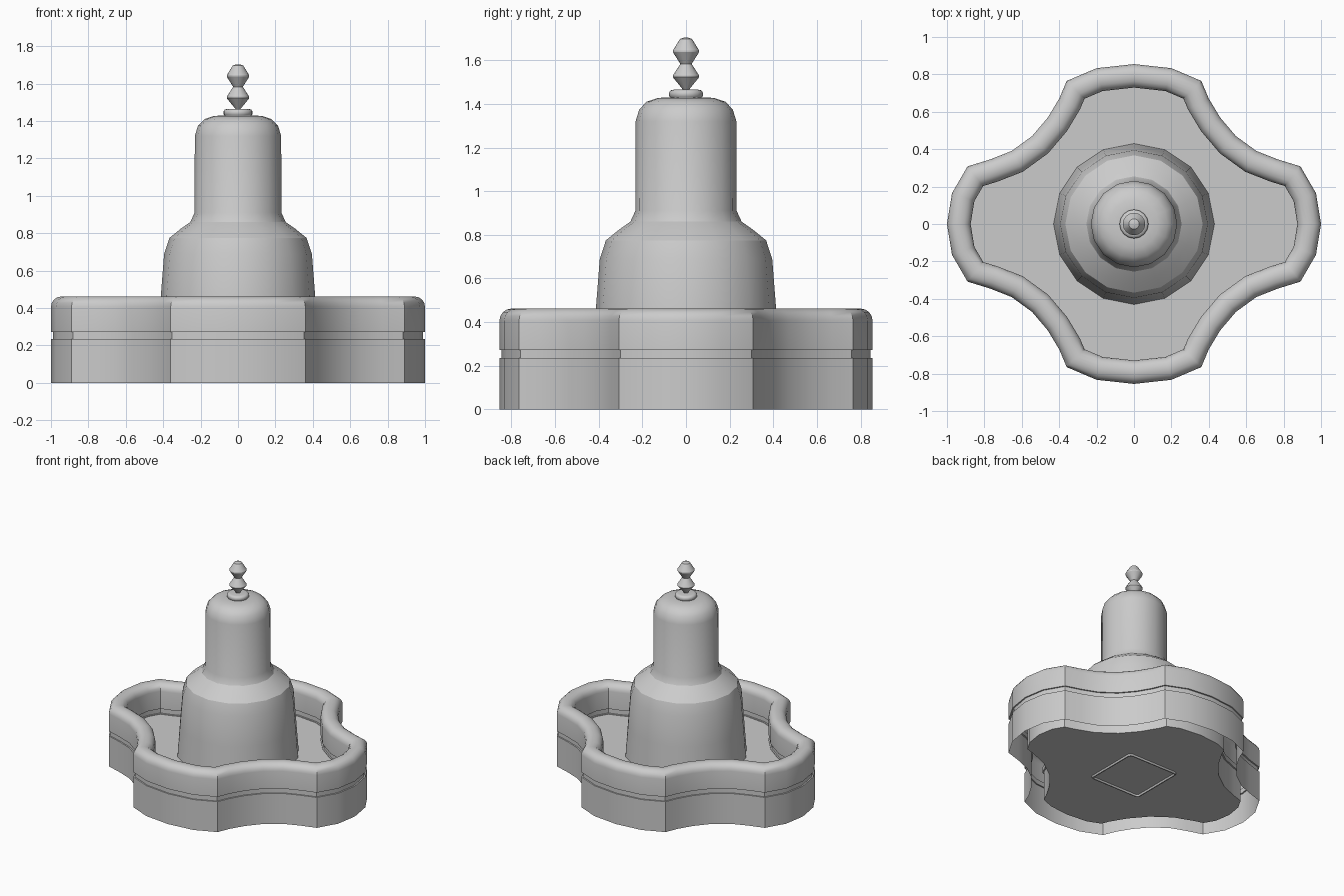
import bpy, bmesh
from math import sin, cos, pi, radians
from mathutils import Vector

cube = bpy.data.objects.get("Cube")
if cube:
    bpy.data.objects.remove(cube, do_unlink=True)

stone = bpy.data.materials.new("grey stone")
stone.use_nodes = True
grey = (0.6, 0.6, 0.6, 1)
stone.diffuse_color = grey
stone.node_tree.nodes["Principled BSDF"].inputs["Base Color"].default_value = grey


def finish(name, bm, angle=30):
    mesh = bpy.data.meshes.new(name)
    bm.to_mesh(mesh)
    bm.free()
    mesh.materials.append(stone)
    obj = bpy.data.objects.new(name, mesh)
    bpy.context.collection.objects.link(obj)
    bpy.ops.object.select_all(action='DESELECT')
    obj.select_set(True)
    bpy.context.view_layer.objects.active = obj
    bpy.ops.object.shade_smooth_by_angle(angle=radians(angle))
    return obj


def bridge(bm, a, b):
    n = len(a)
    for i in range(n):
        j = (i + 1) % n
        bm.faces.new((a[i], a[j], b[j], b[i]))


def lathe(name, profile, sides=16, angle=30):
    """Spin (radius, height) points round the z axis, closing the top."""
    bm = bmesh.new()
    rings = [[bm.verts.new((r * cos(2 * pi * i / sides), r * sin(2 * pi * i / sides), z))
              for i in range(sides)] for r, z in profile]
    for a, b in zip(rings, rings[1:]):
        bridge(bm, a, b)
    bm.faces.new(rings[-1])
    return finish(name, bm, angle)


def inset(points, dist):
    """Mitred inward offset of a counter-clockwise outline."""
    out = []
    for i, p in enumerate(points):
        e1 = (p - points[i - 1]).normalized()
        e2 = (points[(i + 1) % len(points)] - p).normalized()
        n1, n2 = Vector((-e1.y, e1.x)), Vector((-e2.y, e2.x))
        out.append(p + (n1 + n2) * dist / (1 + n1.dot(n2)))
    return out


def sweep(bm, outline, profile):
    """Carry (inset, height) points round an outline."""
    rings = [[bm.verts.new((p.x, p.y, z)) for p in inset(outline, d)] for d, z in profile]
    for a, b in zip(rings, rings[1:]):
        bridge(bm, a, b)
    return rings


# Four-lobed outline, mirrored from one quarter
quarter = [(1, 0), (.973, .165), (.89, .308), (.77, .345), (.655, .39), (.545, .47),
           (.46, .57), (.4, .67), (.36, .765), (.2, .833), (0, .855)]
half = quarter + [(-x, y) for x, y in quarter[-2::-1]]
outline = [Vector(p) for p in half + [(x, -y) for x, y in half[-2:0:-1]]]

# Basin wall: grooved outside, rounded rim, grooved inside
thick, top, round_r = .125, .462, .055
outer = [(0, 0), (0, .235), (.01, .235), (.01, .272), (0, .272)]
arc = [(round_r * (1 - cos(t)), top - round_r * (1 - sin(t)))
       for t in (pi / 8 * k for k in range(5))]
inner = [(thick - d, z) for d, z in reversed(outer[1:] + arc)]
bm = bmesh.new()
sweep(bm, outline, outer + arc + inner + [(thick, .015)])
finish("basin_wall", bm)

# Basin floor and underside
for name, z in (("basin_floor", .23), ("underside", .015)):
    bm = bmesh.new()
    face = bm.faces.new([bm.verts.new((p.x, p.y, z)) for p in inset(outline, thick)])
    if name == "underside":
        face.normal_flip()
    finish(name, bm)

# Raised square moulding under the basin
square = []
for k, (sx, sy) in enumerate(((1, 1), (-1, 1), (-1, -1), (1, -1))):
    for s in range(4):
        t = pi / 2 * (k + s / 3)
        square.append(Vector((sx * .19 + .03 * cos(t), sy * .19 + .03 * sin(t))))
bm = bmesh.new()
sweep(bm, square, [(.02, .016), (.014, .003), (.006, .003), (0, .016)])
finish("underside_moulding", bm)

# Bell-shaped pedestal and column
lathe("pedestal_column", [
    (.43, .23), (.413, .46), (.395, .69), (.367, .775), (.305, .825), (.255, .86),
    (.232, .91), (.231, 1.32), (.214, 1.375), (.18, 1.41), (.13, 1.427), (.08, 1.43)])

# Collar and finial
lathe("collar", [(.065, 1.425), (.077, 1.435), (.077, 1.452), (.07, 1.462), (.055, 1.465)], angle=50)
lathe("finial", [(.01, 1.46), (.06, 1.522), (.06, 1.53), (.026, 1.583),
                 (.06, 1.637), (.06, 1.645), (.028, 1.697), (.01, 1.703)])
